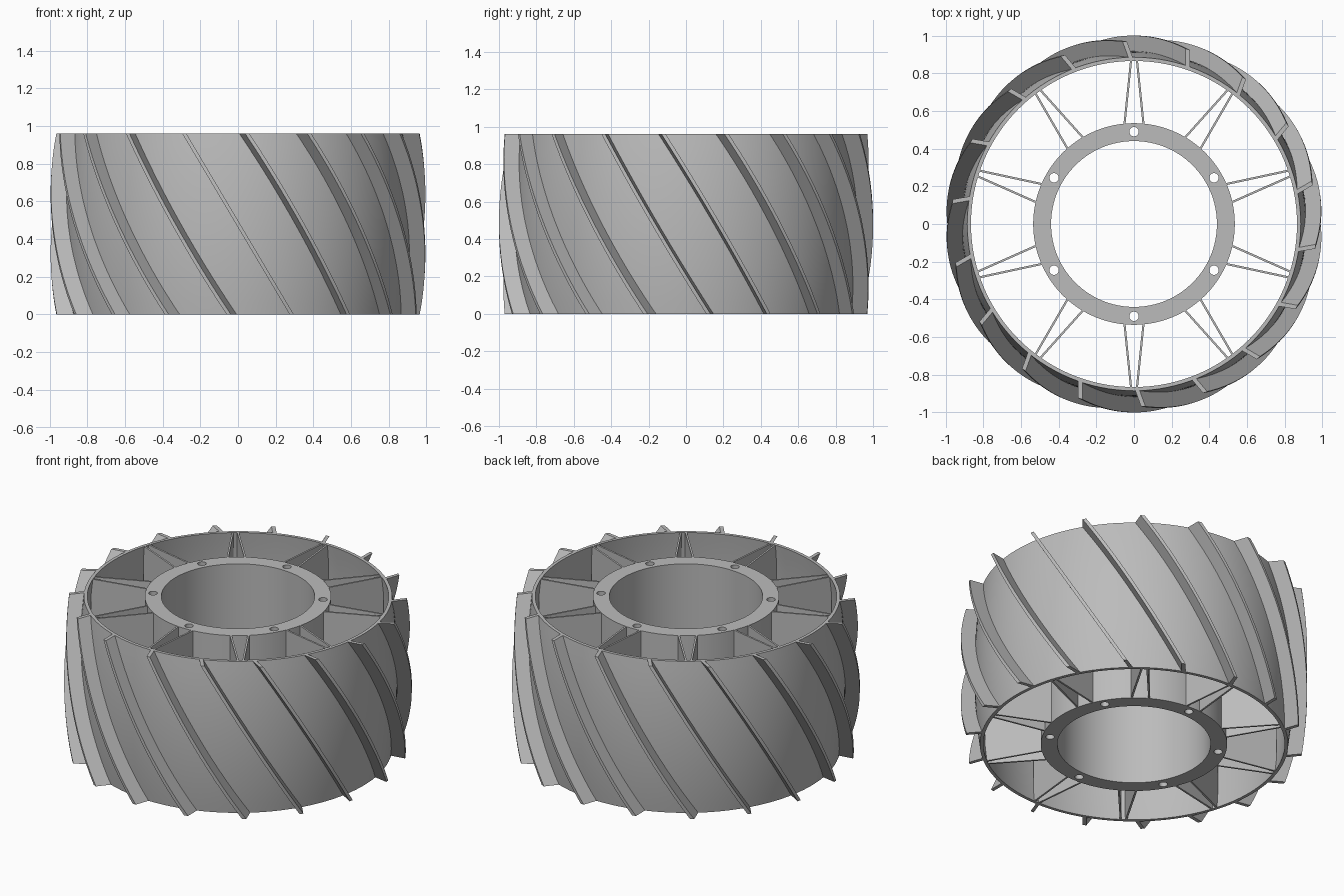
import bpy, bmesh, math
from mathutils import Matrix, Vector

H = 0.96          # wheel height
SEG = 128

cube = bpy.data.objects.get("Cube")
if cube:
    bpy.data.objects.remove(cube, do_unlink=True)

grey = bpy.data.materials.new("mid grey")
grey.use_nodes = True
colour = (0.5, 0.5, 0.5, 1)
grey.diffuse_color = colour
grey.node_tree.nodes["Principled BSDF"].inputs["Base Color"].default_value = colour


def finish(name, bm, smooth=True):
    bmesh.ops.recalc_face_normals(bm, faces=bm.faces)
    mesh = bpy.data.meshes.new(name)
    bm.to_mesh(mesh)
    bm.free()
    mesh.materials.append(grey)
    ob = bpy.data.objects.new(name, mesh)
    bpy.context.collection.objects.link(ob)
    if smooth:
        bpy.ops.object.select_all(action='DESELECT')
        ob.select_set(True)
        bpy.context.view_layer.objects.active = ob
        bpy.ops.object.shade_smooth_by_angle(angle=math.radians(30))
    return ob


def lathe(name, profile):
    """Revolve a closed (radius, z) profile about z."""
    bm = bmesh.new()
    rings = []
    for i in range(SEG):
        a = 2 * math.pi * i / SEG
        rings.append([bm.verts.new((r * math.cos(a), r * math.sin(a), z)) for r, z in profile])
    n = len(profile)
    for i in range(SEG):
        p, q = rings[i], rings[(i + 1) % SEG]
        for j in range(n):
            k = (j + 1) % n
            bm.faces.new((p[j], q[j], q[k], p[k]))
    return finish(name, bm)


def bulge(end, mid, z):
    """Barrel radius at height z."""
    u = 2 * z / H - 1
    return mid - (mid - end) * u * u


# Barrel drum with a thin wall
levels = [H * i / 16 for i in range(17)]
outer = [(bulge(0.885, 0.917, z), z) for z in levels]
inner = [(bulge(0.865, 0.895, z), z) for z in reversed(levels)]
lathe("drum", outer + inner)

# Hub sleeve with six bolt holes
hub = lathe("hub", [(0.44, 0), (0.535, 0), (0.535, H), (0.44, H)])
bm = bmesh.new()
for i in range(6):
    a = math.radians(90 + 60 * i)
    place = Matrix.Translation((0.49 * math.cos(a), 0.49 * math.sin(a), H / 2))
    bmesh.ops.create_cone(bm, cap_ends=True, segments=24, radius1=0.025,
                          radius2=0.025, depth=H + 0.2, matrix=place)
cutter = finish("bolt_hole_cutter", bm, False)
cutter.hide_render = True
cutter.hide_viewport = True
cut = hub.modifiers.new("bolt_holes", 'BOOLEAN')
cut.operation = 'DIFFERENCE'
cut.solver = 'EXACT'
cut.object = cutter

# Ten pairs of spoke plates, each pair converging outward
bm = bmesh.new()
for i in range(10):
    turn = Matrix.Rotation(math.radians(90 + 36 * i), 4, 'Z')
    for side in (-1, 1):
        a, b = Vector((0.525, side * 0.051, H / 2)), Vector((0.875, side * 0.015, H / 2))
        d = b - a
        place = (turn @ Matrix.Translation((a + b) / 2)
                 @ Matrix.Rotation(math.atan2(d.y, d.x), 4, 'Z')
                 @ Matrix.Diagonal((d.length, 0.011, H - 0.002, 1)))
        bmesh.ops.create_cube(bm, size=1, matrix=place)
finish("spokes", bm, False)

# Eighteen slanted tread ribs, each a flat slab trimmed to the barrel
bm = bmesh.new()
steps = 24
for i in range(18):
    turn = Matrix.Rotation(math.radians(20 * i - 90), 4, 'Z')
    rows = []
    for s in range(steps + 1):
        z = H * s / steps
        t = 0.285 - 0.57 * s / steps
        row = []
        for w, r in ((-0.011, bulge(0.875, 0.907, z)), (0.011, bulge(0.875, 0.907, z)),
                     (0.011, bulge(0.97, 1.0, z)), (-0.011, bulge(0.97, 1.0, z))):
            y = t + w
            row.append(bm.verts.new(turn @ Vector((math.sqrt(r * r - y * y), y, z))))
        rows.append(row)
    for p, q in zip(rows, rows[1:]):
        for j in range(4):
            k = (j + 1) % 4
            bm.faces.new((p[j], p[k], q[k], q[j]))
    bm.faces.new(rows[0])
    bm.faces.new(rows[-1])
finish("tread_ribs", bm)
